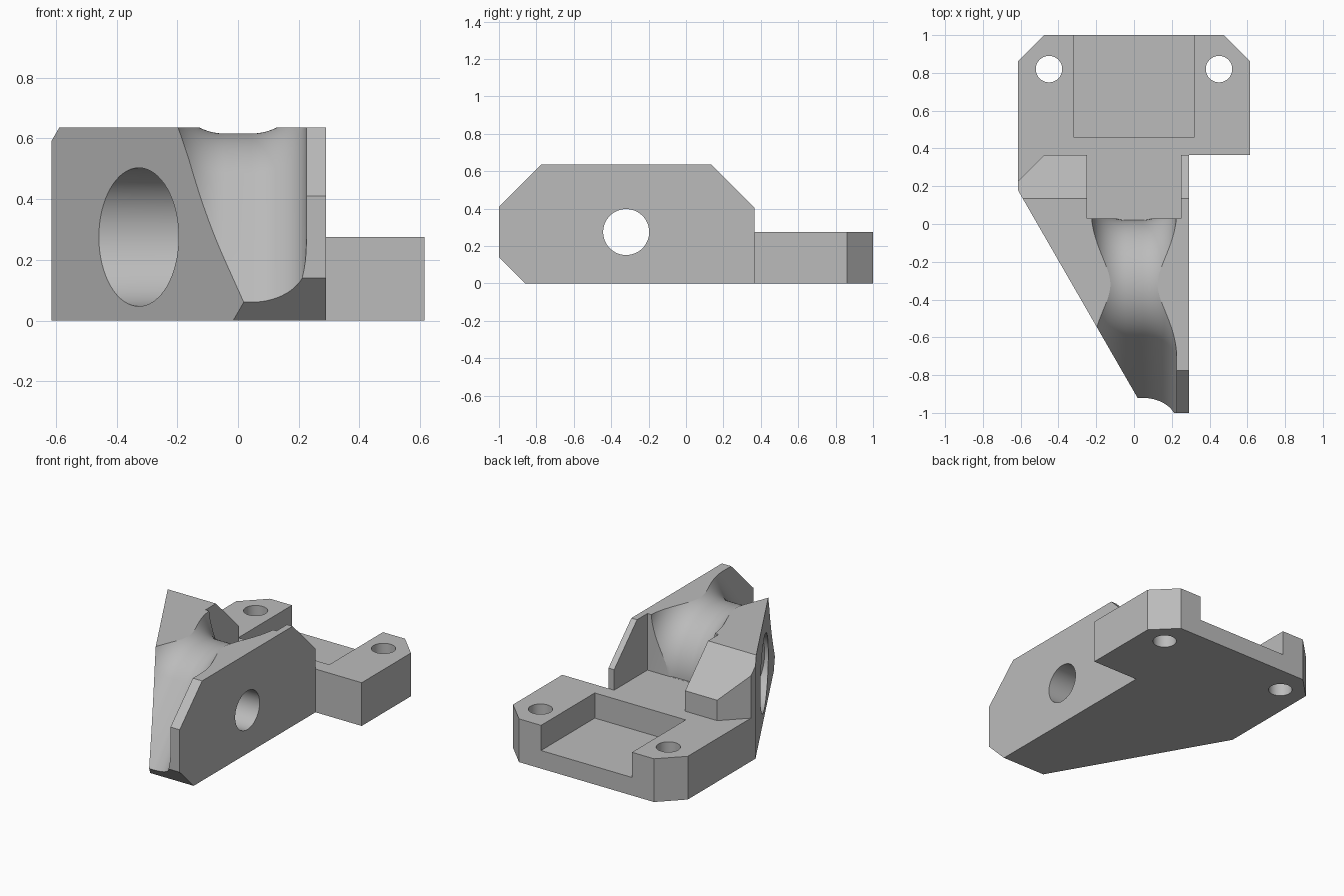
import bpy, bmesh
from math import sin, cos, pi, radians
from mathutils import Vector

cube = bpy.data.objects.get("Cube")
if cube:
    bpy.data.objects.remove(cube, do_unlink=True)

grey = bpy.data.materials.new("plain grey")
grey.use_nodes = True
colour = (0.5, 0.5, 0.5, 1)
grey.diffuse_color = colour
grey.node_tree.nodes["Principled BSDF"].inputs["Base Color"].default_value = colour


def loft(name, rings):
    """Closed solid through a list of equal rings of points."""
    bm = bmesh.new()
    rows = [[bm.verts.new(p) for p in ring] for ring in rings]
    n = len(rows[0])
    for a, b in zip(rows, rows[1:]):
        for i in range(n):
            j = (i + 1) % n
            bm.faces.new((a[i], a[j], b[j], b[i]))
    bm.faces.new(rows[0])
    bm.faces.new(rows[-1])
    bmesh.ops.recalc_face_normals(bm, faces=bm.faces)
    mesh = bpy.data.meshes.new(name)
    bm.to_mesh(mesh)
    bm.free()
    mesh.materials.append(grey)
    obj = bpy.data.objects.new(name, mesh)
    bpy.context.collection.objects.link(obj)
    return obj


def prism_z(name, points, low, high):
    return loft(name, [[(x, y, z) for x, y in points] for z in (low, high)])


def prism_x(name, points, low, high):
    return loft(name, [[(x, y, z) for y, z in points] for x in (low, high)])


def box(name, x, y0, y1, z0, z1):
    return prism_z(name, [(-x, y0), (x, y0), (x, y1), (-x, y1)], z0, z1)


def circle(a, b, r, n=64):
    return [(a + r * cos(2 * pi * i / n), b + r * sin(2 * pi * i / n)) for i in range(n)]


def combine(target, tool, operation):
    mod = target.modifiers.new(operation, 'BOOLEAN')
    mod.operation = operation
    mod.solver = 'EXACT'
    mod.object = tool
    bpy.context.view_layer.objects.active = target
    bpy.ops.object.modifier_apply(modifier=mod.name)
    bpy.data.objects.remove(tool, do_unlink=True)


# Tall body: side profile trimmed by its slanted plan
body = prism_x("guide_bracket", [(-1, .14), (-1, .41), (-.775, .635), (.135, .635),
                                 (.5, .27), (.5, 0), (-.86, 0)], -.8, .5)
plan = prism_z("body_plan", [(-.615, .18), (-.615, .225), (-.475, .365), (.29, .365),
                             (.29, -1.2), (.18, -1.2)], -.1, 1)
combine(body, plan, 'INTERSECT')

# Mounting plate with clipped rear corners
plate = prism_z("mounting_plate", [(-.615, .18), (.2, .18), (.2, .365), (.615, .365),
                                   (.615, .86), (.475, 1), (-.475, 1), (-.615, .86)], 0, .275)
combine(body, plate, 'UNION')

# Rear slot and plate pocket
combine(body, box("rear_slot", .25, .03, .42, .275, 1), 'DIFFERENCE')
combine(body, box("plate_pocket", .32, .46, 1.1, .115, .5), 'DIFFERENCE')

# Rounded channel: straight ramp, then over a quarter drum to the slot
AXIS_Y, AXIS_Z, DRUM, FILLET, FLAT = -.32, .275, .341, .18, .045
half = [(FLAT + FILLET * sin(t), FILLET * (1 - cos(t)))
        for t in (pi / 2 * i / 16 for i in range(17))] + [(FLAT + FILLET, .5)]
section = half + [(-x, d) for x, d in reversed(half)]


def station(angle, back=0):
    out = Vector((0, sin(angle), cos(angle)))
    along = Vector((0, cos(angle), -sin(angle)))
    base = Vector((0, AXIS_Y, AXIS_Z)) + out * DRUM - along * back
    return [base + out * d + Vector((x, 0, 0)) for x, d in section]


start, end, steps = radians(-52), radians(89.9), 48
rings = [station(start, .95)]
rings += [station(start + (end - start) * i / steps) for i in range(steps + 1)]
combine(body, loft("channel", rings), 'DIFFERENCE')

# Cross bolt hole with a wide counterbore on the slanted side
combine(body, prism_x("bolt_hole", circle(AXIS_Y, AXIS_Z, .123), -1, 1), 'DIFFERENCE')
combine(body, prism_x("counterbore", circle(AXIS_Y, AXIS_Z, .228), -1, -.17), 'DIFFERENCE')

# Plate screw holes
for side in (-1, 1):
    combine(body, prism_z("screw_hole", circle(side * .45, .82, .07, 48), -.1, .5), 'DIFFERENCE')

bpy.ops.object.select_all(action='DESELECT')
body.select_set(True)
bpy.context.view_layer.objects.active = body
bpy.ops.object.shade_smooth_by_angle(angle=radians(25))
